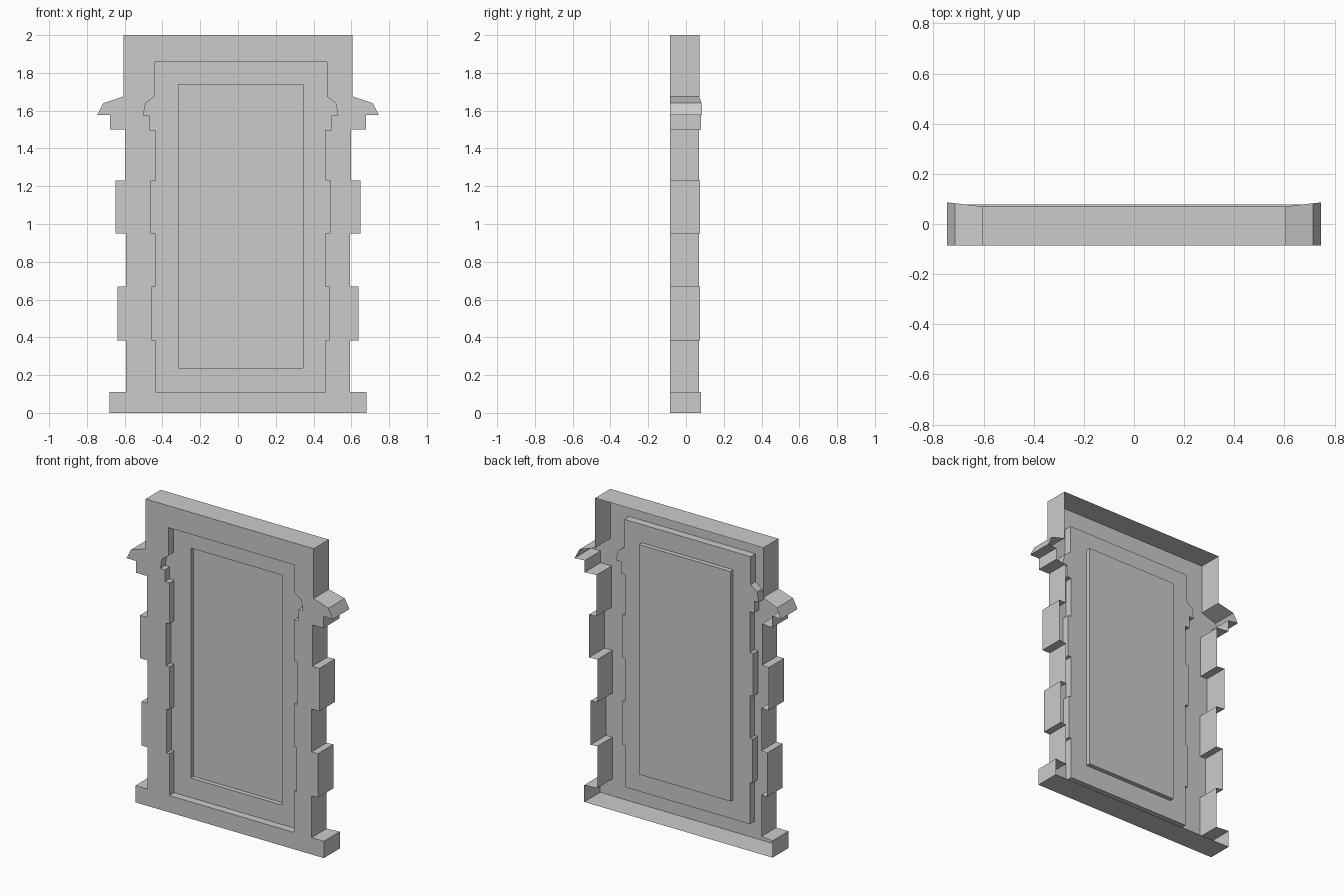
import bpy, bmesh

if "Cube" in bpy.data.objects:
    bpy.data.objects.remove(bpy.data.objects["Cube"])

FRONT, RECESS, PANEL = -0.086, -0.036, -0.007
SHIFT = 0.014  # the opening sits slightly off-centre


def outline(half, shift=0.0):
    """Closed (x, z) loop, counter-clockwise from the front, from its right half."""
    return [(x + shift, z) for x, z in half] + [(shift - x, z) for x, z in reversed(half)]


def ring(bm, pts, depth):
    """Vertices along an outline; depth is a number or a function of x."""
    return [bm.verts.new((x, depth(x) if callable(depth) else depth, z)) for x, z in pts]


def walls(bm, near, far, outward):
    n = len(near)
    for i in range(n):
        j = (i + 1) % n
        quad = [near[i], far[i], far[j], near[j]]
        bm.faces.new(quad if outward else quad[::-1])


def fill(bm, *rings):
    """Flat front-facing fill between closed rings."""
    edges = []
    for r in rings:
        for a, b in zip(r, r[1:] + r[:1]):
            edges.append(bm.edges.get((a, b)) or bm.edges.new((a, b)))
    res = bmesh.ops.triangle_fill(bm, use_beauty=True, edges=edges, normal=(0, -1, 0))
    for f in res["geom"]:
        if isinstance(f, bmesh.types.BMFace):
            f.normal_update()
            if f.normal.y > 0:
                f.normal_flip()


def finish(bm, name):
    mesh = bpy.data.meshes.new(name)
    bm.to_mesh(mesh)
    bm.free()
    bpy.context.collection.objects.link(bpy.data.objects.new(name, mesh))


# Right-hand profiles, from the bottom up
outer = outline([
    (.68, 0), (.68, .11), (.592, .11), (.592, .383), (.637, .383), (.637, .67),
    (.592, .67), (.592, .95), (.648, .95), (.648, 1.23), (.597, 1.23), (.597, 1.5),
    (.677, 1.5), (.677, 1.577), (.745, 1.577), (.713, 1.64), (.607, 1.675), (.607, 2.0)])
opening = outline([
    (.45, .11), (.45, .383), (.469, .383), (.469, .67), (.45, .67), (.45, .95),
    (.474, .95), (.474, 1.23), (.45, 1.23), (.45, 1.497), (.482, 1.497),
    (.482, 1.575), (.515, 1.575), (.503, 1.64), (.456, 1.675), (.456, 1.857)], SHIFT)
panel = outline([(.33, .237), (.33, 1.738)], SHIFT)

# Outer surround: front face plus side walls, open at the back
bm = bmesh.new()
front = ring(bm, outer, FRONT)
back = ring(bm, outer, lambda x: 0.070 + (abs(x) - 0.605) * 0.115)
walls(bm, front, back, True)
fill(bm, front, ring(bm, opening, FRONT))
finish(bm, "door_surround")

# Stepped recess inside the surround
bm = bmesh.new()
floor = ring(bm, opening, RECESS)
walls(bm, ring(bm, opening, FRONT), floor, False)
fill(bm, floor, ring(bm, panel, RECESS))
finish(bm, "door_recess")

# Sunken door panel
bm = bmesh.new()
leaf = ring(bm, panel, PANEL)
walls(bm, ring(bm, panel, RECESS), leaf, False)
bm.faces.new(leaf)
finish(bm, "door_panel")
